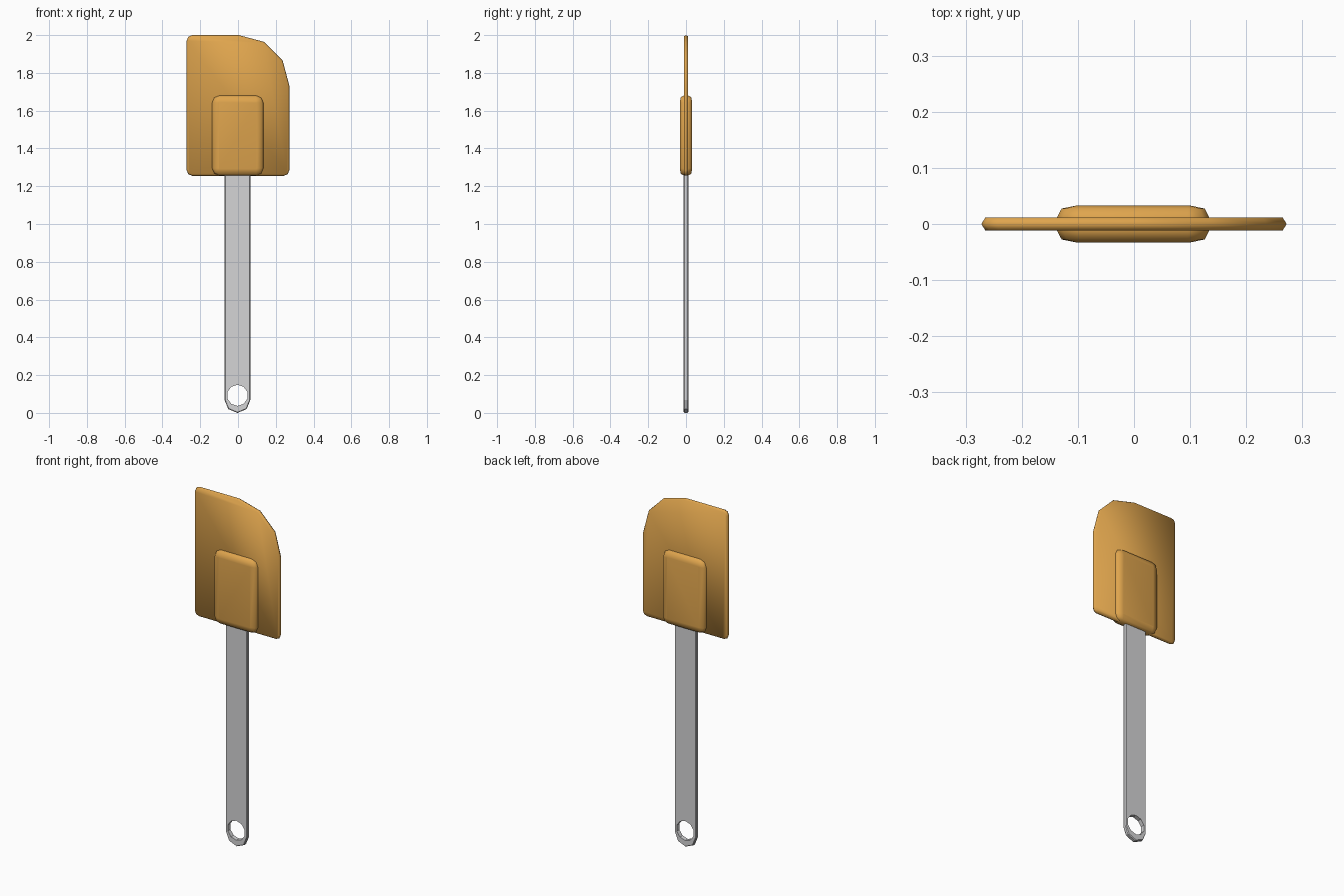
import bpy, bmesh, math

if "Cube" in bpy.data.objects:
    bpy.data.objects.remove(bpy.data.objects["Cube"])


def material(name, rgb):
    m = bpy.data.materials.new(name)
    m.diffuse_color = (*rgb, 1)
    m.use_nodes = True
    m.node_tree.nodes["Principled BSDF"].inputs["Base Color"].default_value = m.diffuse_color
    return m


def outline(corners, inset):
    """Chain of arcs (cx, cz, radius, start, end, segments), counter-clockwise in xz."""
    pts = []
    for cx, cz, r, a0, a1, n in corners:
        for i in range(n + 1):
            a = math.radians(a0 + (a1 - a0) * i / n)
            pts.append((cx + (r - inset) * math.cos(a), cz + (r - inset) * math.sin(a)))
    return pts


def box_corners(x0, x1, z0, z1, r, n):
    return [(x1 - r, z0 + r, r, -90, 0, n), (x1 - r, z1 - r, r, 0, 90, n),
            (x0 + r, z1 - r, r, 90, 180, n), (x0 + r, z0 + r, r, 180, 270, n)]


def slab(name, corners, layers, mat, smooth, hole=None):
    """Stack inset outlines along y, then cap both ends (optionally with a hole)."""
    bm = bmesh.new()

    def loft(rings):
        loops = [[bm.verts.new((x, y, z)) for x, z in pts] for pts, y in rings]
        for a, b in zip(loops, loops[1:]):
            for i in range(len(a)):
                j = (i + 1) % len(a)
                bm.faces.new((a[i], a[j], b[j], b[i]))
        return loops[0], loops[-1]

    def loop_edges(lp):
        return [bm.edges.get((lp[i - 1], lp[i])) for i in range(len(lp))]

    ends = loft([(outline(corners, d), y) for d, y in layers])
    if hole:
        cx, cz, r, n = hole
        circle = [(cx + r * math.sin(math.tau * i / n), cz + r * math.cos(math.tau * i / n))
                  for i in range(n)]
        inner = loft([(circle, layers[0][1]), (circle, layers[-1][1])])
        for a, b in zip(ends, inner):
            bmesh.ops.triangle_fill(bm, edges=loop_edges(a) + loop_edges(b),
                                    use_beauty=True)
    else:
        for lp in ends:
            bm.faces.new(lp)
    bmesh.ops.recalc_face_normals(bm, faces=bm.faces)
    for f in bm.faces:
        f.smooth = smooth
    me = bpy.data.meshes.new(name)
    bm.to_mesh(me)
    bm.free()
    me.materials.append(mat)
    ob = bpy.data.objects.new(name, me)
    bpy.context.collection.objects.link(ob)
    return ob


amber = material("amber_rubber", (0.74, 0.375, 0.075))
steel = material("light_grey_metal", (0.66, 0.66, 0.67))

# Blade: thin sheet with one large faceted curve at the upper right
blade = box_corners(-0.272, 0.272, 1.255, 2.0, 0.03, 2)
blade[1] = (0.004, 1.732, 0.268, 0, 90, 3)
slab("blade", blade, [(0.007, -0.0115), (0, 0), (0.007, 0.0115)], amber, True)

# Socket: thicker cushion that holds the handle
slab("socket", box_corners(-0.137, 0.134, 1.257, 1.68, 0.038, 2),
     [(0.035, -0.033), (0.008, -0.0275), (0, -0.012),
      (0, 0.012), (0.008, 0.0275), (0.035, 0.033)], amber, True)

# Handle: flat bar with a rounded end and hanging hole
handle = [(-0.003, 0.0685, 0.0685, -180, 0, 4),
          (0.0555, 1.29, 0.01, 0, 90, 1), (-0.0615, 1.29, 0.01, 90, 180, 1)]
slab("handle", handle, [(0.004, -0.012), (0, -0.007), (0, 0.007), (0.004, 0.012)],
     steel, False, hole=(-0.003, 0.093, 0.056, 10))
